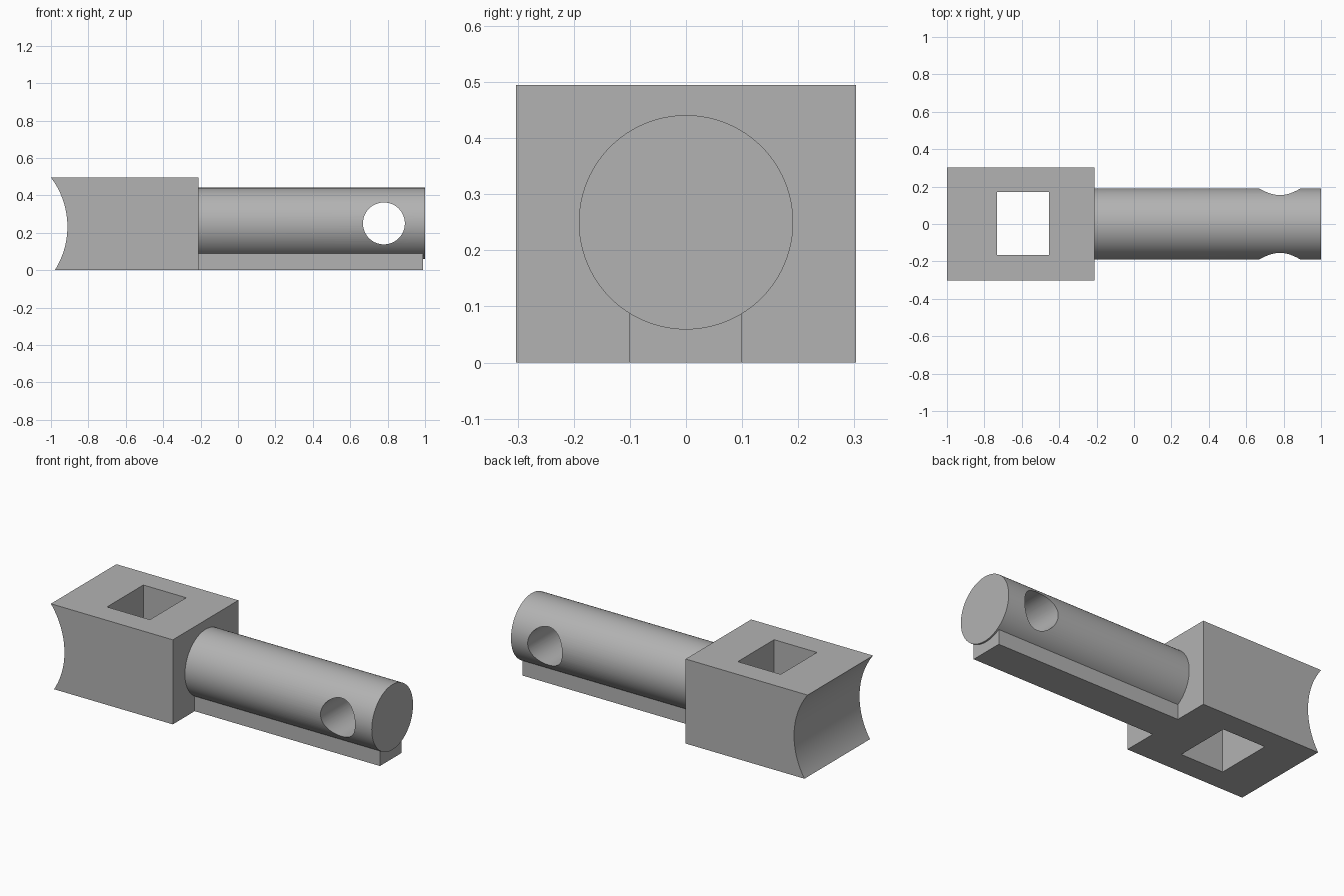
import bpy, bmesh, math
from mathutils import Matrix

if "Cube" in bpy.data.objects:
    bpy.data.objects.remove(bpy.data.objects["Cube"], do_unlink=True)

GREY = (0.45, 0.45, 0.45, 1)
grey = bpy.data.materials.new("plain grey")
grey.use_nodes = True
grey.diffuse_color = GREY
grey.node_tree.nodes["Principled BSDF"].inputs["Base Color"].default_value = GREY


def finish(name, bm):
    bmesh.ops.recalc_face_normals(bm, faces=bm.faces)
    mesh = bpy.data.meshes.new(name)
    bm.to_mesh(mesh)
    bm.free()
    mesh.materials.append(grey)
    obj = bpy.data.objects.new(name, mesh)
    bpy.context.collection.objects.link(obj)
    return obj


def box(name, x0, x1, y0, y1, z0, z1):
    bm = bmesh.new()
    size = Matrix.Diagonal((x1 - x0, y1 - y0, z1 - z0, 1))
    place = Matrix.Translation(((x0 + x1) / 2, (y0 + y1) / 2, (z0 + z1) / 2))
    bmesh.ops.create_cube(bm, size=1, matrix=place @ size)
    return finish(name, bm)


def cylinder(name, radius, length, centre, axis):
    bm = bmesh.new()
    turn = Matrix.Rotation(math.pi / 2, 4, axis)
    bmesh.ops.create_cone(bm, cap_ends=True, segments=96, radius1=radius, radius2=radius,
                          depth=length, matrix=Matrix.Translation(centre) @ turn)
    return finish(name, bm)


def cut(target, cutter):
    cutter.hide_render = True
    mod = target.modifiers.new("cut", "BOOLEAN")
    mod.operation = "DIFFERENCE"
    mod.solver = "EXACT"
    mod.object = cutter
    activate(target)
    bpy.ops.object.modifier_apply(modifier=mod.name)
    bpy.data.objects.remove(cutter, do_unlink=True)


def activate(obj):
    bpy.ops.object.select_all(action="DESELECT")
    obj.select_set(True)
    bpy.context.view_layer.objects.active = obj


SHOULDER = -0.21      # where the block meets the shaft
HALF_WIDTH = 0.303
HEIGHT = 0.495

# Block: side profile with a concave arc at its end, extruded across y
radius, arc_z, apex = 0.435, 0.233, -0.912
low = math.asin(-arc_z / radius)
high = math.asin((HEIGHT - arc_z) / radius)
steps = 32
profile = [(SHOULDER, HEIGHT), (SHOULDER, 0)]
for i in range(steps + 1):
    a = low + (high - low) * i / steps
    profile.append((apex - radius + radius * math.cos(a), arc_z + radius * math.sin(a)))
bm = bmesh.new()
face = bm.faces.new([bm.verts.new((x, -HALF_WIDTH, z)) for x, z in profile])
side = bmesh.ops.extrude_face_region(bm, geom=[face])
verts = [v for v in side["geom"] if isinstance(v, bmesh.types.BMVert)]
bmesh.ops.translate(bm, verts=verts, vec=(0, 2 * HALF_WIDTH, 0))
block = finish("block", bm)

# Square socket straight through the block
cut(block, box("socket_cutter", -0.733, -0.455, -0.165, 0.171, -0.2, 0.7))

# Round shaft with a cross hole
shaft = cylinder("shaft", 0.191, 1 - SHOULDER, ((1 + SHOULDER) / 2, 0, 0.25), "Y")
cut(shaft, cylinder("hole_cutter", 0.112, 1, (0.78, 0, 0.25), "X"))

# Key rail under the shaft, kept clear of the cross hole
key = box("key_rail", SHOULDER, 0.99, -0.101, 0.1, 0, 0.1)

for part in (block, shaft, key):
    activate(part)
    bpy.ops.object.shade_smooth_by_angle(angle=math.radians(30))
